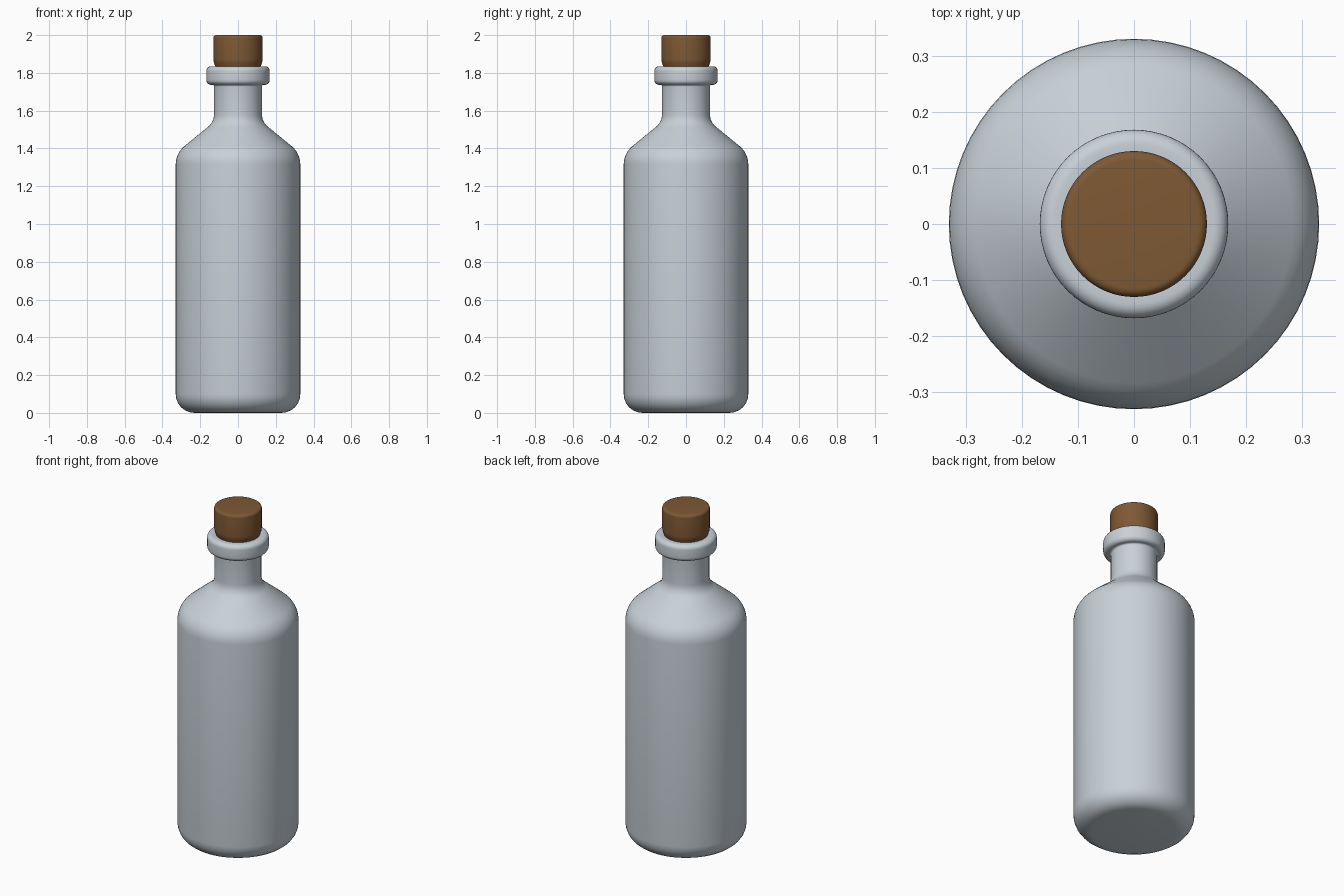
import bpy, bmesh, math
from mathutils import Vector

if "Cube" in bpy.data.objects:
    bpy.data.objects.remove(bpy.data.objects["Cube"], do_unlink=True)


def material(name, colour):
    mat = bpy.data.materials.new(name)
    mat.use_nodes = True
    mat.diffuse_color = colour
    mat.node_tree.nodes["Principled BSDF"].inputs["Base Color"].default_value = colour
    return mat


def rounded(corners, steps=6):
    """Turn (radius, height, rounding) corners into a profile with soft bends."""
    points = [Vector((r, 0, z)) for r, z, _ in corners]
    path = [points[0]]
    for i in range(1, len(corners) - 1):
        here, soft = points[i], corners[i][2]
        if soft == 0:
            path.append(here)
            continue
        start = here + (points[i - 1] - here).normalized() * soft
        end = here + (points[i + 1] - here).normalized() * soft
        # Conic weight makes a right-angled corner a true quarter circle
        turn = (here - start).angle(end - here)
        weight = math.cos(turn / 2)
        for k in range(steps + 1):
            t = k / steps
            a, b, c = (1 - t) ** 2, 2 * weight * t * (1 - t), t * t
            path.append((start * a + here * b + end * c) / (a + b + c))
    path.append(points[-1])
    return path


def lathe(name, corners, mat, segments=64):
    bm = bmesh.new()
    verts = [bm.verts.new(p) for p in rounded(corners)]
    edges = [bm.edges.new(pair) for pair in zip(verts, verts[1:])]
    bmesh.ops.spin(bm, geom=verts + edges, cent=(0, 0, 0), axis=(0, 0, 1),
                   angle=math.tau, steps=segments, use_duplicate=False)
    bmesh.ops.remove_doubles(bm, verts=bm.verts, dist=0.0001)
    bmesh.ops.recalc_face_normals(bm, faces=bm.faces)
    for face in bm.faces:
        face.smooth = True
    mesh = bpy.data.meshes.new(name)
    bm.to_mesh(mesh)
    bm.free()
    mesh.materials.append(mat)
    obj = bpy.data.objects.new(name, mesh)
    bpy.context.collection.objects.link(obj)
    return obj


glass = material("pale grey glass", (0.58, 0.64, 0.69, 1))
cork_brown = material("cork brown", (0.21, 0.1, 0.034, 1))

# Bottle: base, body, shoulder, neck, lip and shallow mouth
lathe("bottle", [
    (0, 0, 0),
    (0.33, 0, 0.1),
    (0.33, 1.375, 0.06),
    (0.127, 1.54, 0.04),
    (0.127, 1.737, 0.01),
    (0.168, 1.737, 0.025),
    (0.168, 1.835, 0.025),
    (0.118, 1.835, 0.006),
    (0.118, 1.76, 0),
    (0, 1.76, 0),
], glass)

# Cork stopper, narrowing into the mouth
lathe("cork", [
    (0, 1.77, 0),
    (0.117, 1.77, 0),
    (0.118, 1.83, 0),
    (0.13, 1.86, 0.015),
    (0.13, 2, 0.015),
    (0, 2, 0),
], cork_brown)
